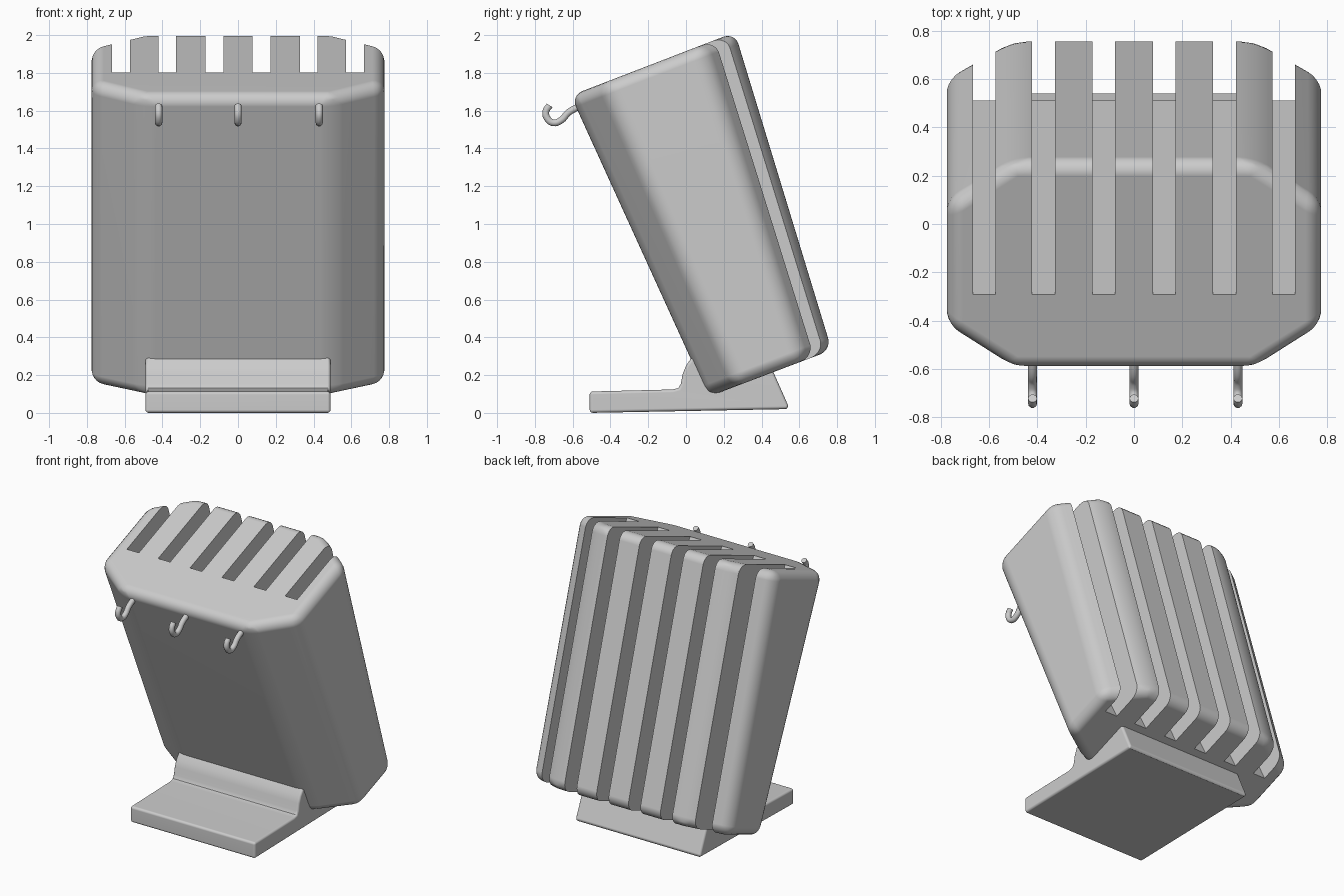
import bpy, bmesh
from mathutils import Vector

if "Cube" in bpy.data.objects:
    bpy.data.objects.remove(bpy.data.objects["Cube"])


def make_object(name, bm):
    bmesh.ops.recalc_face_normals(bm, faces=bm.faces[:])
    mesh = bpy.data.meshes.new(name)
    bm.to_mesh(mesh)
    bm.free()
    obj = bpy.data.objects.new(name, mesh)
    bpy.context.collection.objects.link(obj)
    return obj


def bridge_rings(bm, ring_a, ring_b):
    """Closed solid between two matching point rings."""
    a = [bm.verts.new(p) for p in ring_a]
    b = [bm.verts.new(p) for p in ring_b]
    bm.faces.new(a)
    bm.faces.new(b)
    n = len(a)
    for i in range(n):
        j = (i + 1) % n
        bm.faces.new((a[i], a[j], b[j], b[i]))


def prism(bm, profile, x0, x1):
    """Extrude a (y, z) profile along x."""
    bridge_rings(bm, [(x0, y, z) for y, z in profile],
                 [(x1, y, z) for y, z in profile])


def activate(obj):
    bpy.ops.object.select_all(action='DESELECT')
    obj.select_set(True)
    bpy.context.view_layer.objects.active = obj


def apply_modifiers(obj):
    activate(obj)
    for m in obj.modifiers[:]:
        bpy.ops.object.modifier_apply(modifier=m.name)


def round_edges(obj, width, segments, angle):
    m = obj.modifiers.new("round", 'BEVEL')
    m.width = width
    m.segments = segments
    m.limit_method = 'ANGLE'
    m.angle_limit = angle


def finish(obj):
    activate(obj)
    bpy.ops.object.shade_smooth_by_angle(angle=0.6)
    m = obj.modifiers.new("flat_face_normals", 'WEIGHTED_NORMAL')
    m.keep_sharp = True
    apply_modifiers(obj)


# Leaning, tapered block with chamfered corners
def block_ring(origin, direction, depth, cham):
    plan = [(0.5, 0), (0.775, cham), (0.775, depth - cham), (0.5, depth)]
    plan += [(-x, d) for x, d in reversed(plan)]
    oy, oz = origin
    dy, dz = direction
    return [Vector((x, oy + d * dy, oz + d * dz)) for x, d in plan]


bm = bmesh.new()
bridge_rings(bm, block_ring((0.117, 0.085), (0.935, 0.354), 0.70, 0.165),
             block_ring((-0.61, 1.68), (0.934, 0.360), 0.93, 0.185))
block = make_object("knife_block", bm)
round_edges(block, 0.065, 5, 0.3)
apply_modifiers(block)

# Six blade slots, open at the top, back and bottom
slot_profile = [(-0.381, 1.978), (0.601, 0.057), (1.3, 0.0), (1.0, 2.5), (-0.1, 2.5)]
bm = bmesh.new()
for x in (0.125, 0.375, 0.62):
    for s in (-1, 1):
        prism(bm, slot_profile, s * x - 0.047, s * x + 0.047)
cutter = make_object("slot_cutter", bm)
cutter.hide_render = True
cut = block.modifiers.new("slots", 'BOOLEAN')
cut.operation = 'DIFFERENCE'
cut.solver = 'EXACT'
cut.object = cutter
apply_modifiers(block)
bpy.data.objects.remove(cutter)
finish(block)

# Foot with a raised cradle under the block
foot_profile = [(-0.51, 0.0), (-0.51, 0.113), (-0.07, 0.124), (-0.04, 0.132),
                (-0.027, 0.155), (-0.018, 0.205), (0.0, 0.25), (0.028, 0.29),
                (0.12, 0.31), (0.43, 0.29), (0.545, 0.03), (0.53, 0.02)]
bm = bmesh.new()
prism(bm, foot_profile, -0.49, 0.49)
foot = make_object("foot", bm)
round_edges(foot, 0.018, 3, 0.9)
apply_modifiers(foot)
finish(foot)

# Three hooks on the front
hook_path = [(-0.53, 1.635), (-0.58, 1.615), (-0.625, 1.588), (-0.66, 1.55),
             (-0.703, 1.536), (-0.735, 1.56), (-0.742, 1.595), (-0.722, 1.628)]
for i, x in enumerate((-0.42, 0.0, 0.43)):
    curve = bpy.data.curves.new("hook", 'CURVE')
    curve.dimensions = '3D'
    curve.bevel_depth = 0.019
    curve.bevel_resolution = 3
    curve.use_fill_caps = True
    curve.resolution_u = 5
    spline = curve.splines.new('BEZIER')
    spline.bezier_points.add(len(hook_path) - 1)
    for p, (y, z) in zip(spline.bezier_points, hook_path):
        p.co = (x, y, z)
        p.handle_left_type = p.handle_right_type = 'AUTO'
    hook = bpy.data.objects.new(f"hook_{i + 1}", curve)
    bpy.context.collection.objects.link(hook)
    activate(hook)
    bpy.ops.object.convert(target='MESH')
    bpy.ops.object.shade_smooth_by_angle(angle=0.8)
